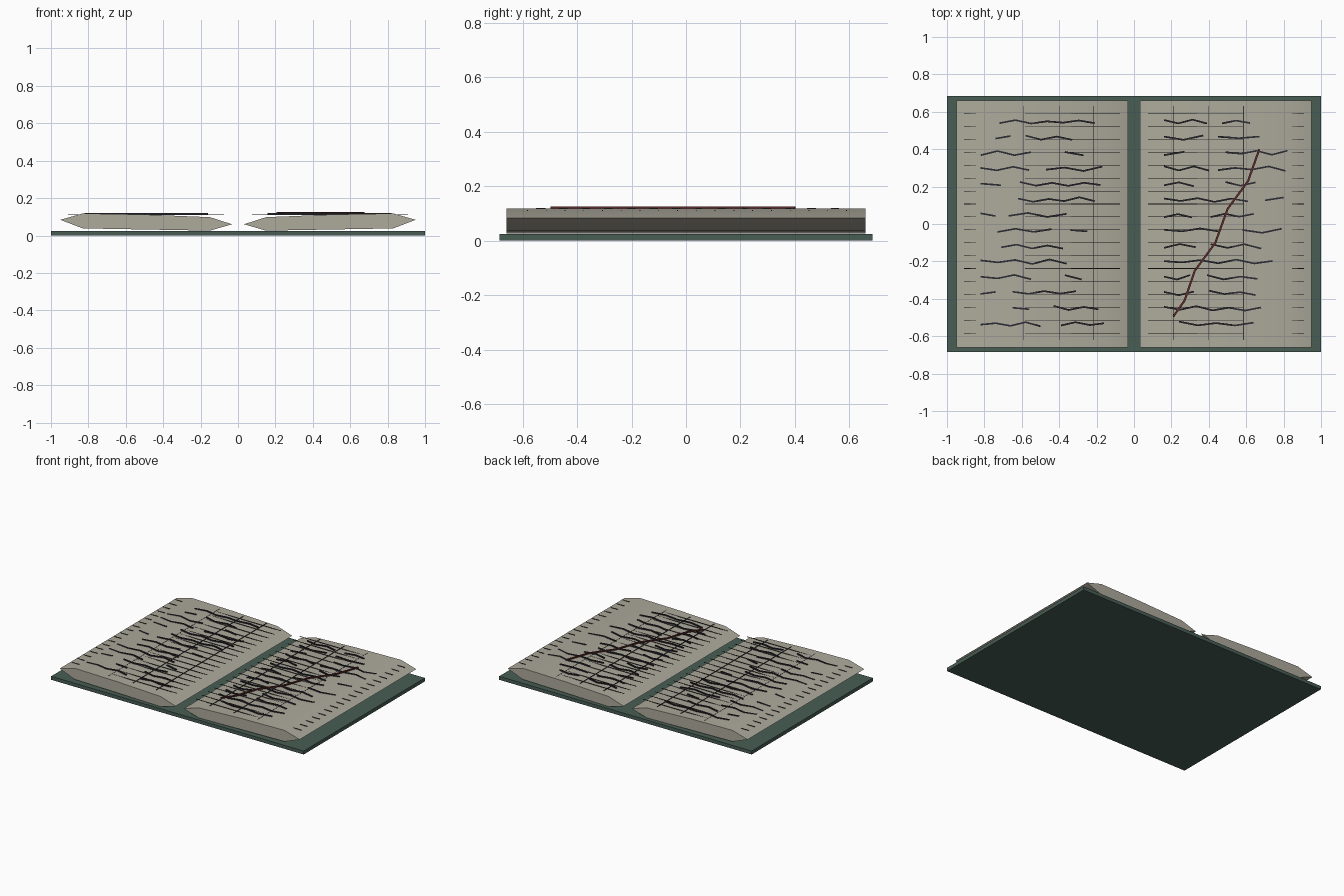
import bpy, bmesh, math, random
from mathutils import Vector

if "Cube" in bpy.data.objects:
    bpy.data.objects.remove(bpy.data.objects["Cube"])
random.seed(4)


def material(name, rgb):
    m = bpy.data.materials.new(name)
    m.diffuse_color = (*rgb, 1)
    m.use_nodes = True
    m.node_tree.nodes["Principled BSDF"].inputs["Base Color"].default_value = m.diffuse_color
    return m


GREEN = material("cover_green", (0.065, 0.11, 0.09))
PAPER = material("paper", (0.42, 0.40, 0.33))
INK = material("ink", (0.025, 0.025, 0.035))
RULE = material("rule_grey", (0.04, 0.04, 0.04))
RED = material("red_ink", (0.12, 0.025, 0.025))


def finish(bm, name, mat):
    bmesh.ops.recalc_face_normals(bm, faces=bm.faces)
    me = bpy.data.meshes.new(name)
    bm.to_mesh(me)
    bm.free()
    ob = bpy.data.objects.new(name, me)
    bpy.context.collection.objects.link(ob)
    me.materials.append(mat)
    return ob


def add_box(bm, x0, x1, y0, y1, z0, z1):
    geo = bmesh.ops.create_cube(bm, size=1)
    for v in geo["verts"]:
        v.co = Vector(((x0 + x1) / 2 + v.co.x * (x1 - x0),
                       (y0 + y1) / 2 + v.co.y * (y1 - y0),
                       (z0 + z1) / 2 + v.co.z * (z1 - z0)))


def add_stroke(bm, pts, width, z0, z1):
    # flat pen ribbon with a small thickness following pts
    rings = []
    for i, p in enumerate(pts):
        a, b = pts[max(i - 1, 0)], pts[min(i + 1, len(pts) - 1)]
        d = Vector((b[0] - a[0], b[1] - a[1])).normalized() * width / 2
        rings.append([bm.verts.new((p[0] - s * d.y, p[1] + s * d.x, z))
                      for s, z in ((1, z0), (-1, z0), (-1, z1), (1, z1))])
    for r, q in zip(rings, rings[1:]):
        for k in range(4):
            bm.faces.new((r[k], r[(k + 1) % 4], q[(k + 1) % 4], q[k]))
    bm.faces.new(rings[0])
    bm.faces.new(rings[-1])


# cover board
bm = bmesh.new()
add_box(bm, -1, 1, -0.685, 0.685, 0, 0.025)
finish(bm, "cover", GREEN)

# page blocks: tilted six-sided section, mirrored about the gutter
SECTION = [(0.032, 0.06), (0.15, 0.098), (0.50, 0.112), (0.83, 0.118),
           (0.95, 0.084), (0.83, 0.038), (0.15, 0.026)]
for side, label in ((-1, "left"), (1, "right")):
    bm = bmesh.new()
    face = bm.faces.new([bm.verts.new((side * x, -0.66, z)) for x, z in SECTION])
    ext = bmesh.ops.extrude_face_region(bm, geom=[face])
    bmesh.ops.translate(bm, vec=(0, 1.32, 0),
                        verts=[v for v in ext["geom"] if isinstance(v, bmesh.types.BMVert)])
    ob = finish(bm, label + "_pages", PAPER)
    bpy.context.view_layer.objects.active = ob
    ob.select_set(True)
    bpy.ops.object.shade_smooth_by_angle(angle=math.radians(50))
    ob.select_set(False)

# ruled lines and ledger columns
columns = {"left": (-0.775, -0.59, -0.40, -0.215), "right": (0.21, 0.40, 0.585, 0.77)}
for label, xs in columns.items():
    s = -1 if label == "left" else 1
    x0, x1 = sorted((s * 0.075, s * 0.91))
    bm = bmesh.new()
    for i in range(18):
        y = 0.59 - i * 0.069
        add_box(bm, x0, x1, y - 0.0015, y + 0.0015, 0.110, 0.1135)
    finish(bm, label + "_rules", RULE)
    bm = bmesh.new()
    for x in xs:
        add_box(bm, x - 0.002, x + 0.002, -0.62, 0.63, 0.111, 0.1145)
    finish(bm, label + "_columns", RULE)

# handwriting: word spans per row, top to bottom
LEFT = [[-.72, -.21], [-.74, -.66, -.58, -.33], [-.82, -.55, -.37, -.27],
        [-.82, -.56, -.47, -.17], [-.82, -.71, -.61, -.18], [-.62, -.21],
        [-.82, -.74, -.67, -.36], [-.73, -.44, -.34, -.25], [-.71, -.38],
        [-.82, -.36], [-.82, -.55, -.37, -.28], [-.82, -.74, -.65, -.31],
        [-.65, -.56, -.43, -.19], [-.82, -.50, -.39, -.16]]
RIGHT = [[.16, .39, .47, .62], [.16, .37, .45, .67], [.16, .27, .49, .82],
         [.16, .40, .45, .81], [.16, .32, .49, .65], [.16, .61, .70, .80],
         [.16, .31, .41, .64], [.16, .45, .58, .79], [.16, .33, .41, .68],
         [.16, .74], [.16, .30, .39, .66], [.16, .32, .40, .65],
         [.16, .68], [.24, .64]]
for label, rows in (("left", LEFT), ("right", RIGHT)):
    bm = bmesh.new()
    for i, row in enumerate(rows):
        y = 0.545 - i * 0.083
        for a, b in zip(row[::2], row[1::2]):
            n = max(1, round((b - a) / 0.09))
            sign = random.choice((-1, 1))
            pts = [(a + (b - a) * k / n,
                    y + sign * (-1) ** k * random.uniform(0.003, 0.013))
                   for k in range(n + 1)]
            add_stroke(bm, pts, 0.009, 0.113, 0.1205)
    finish(bm, label + "_handwriting", INK)

# red cancelling stroke across the right page
bm = bmesh.new()
add_stroke(bm, [(.21, -.495), (.27, -.41), (.325, -.25), (.435, -.10),
                (.50, .08), (.61, .23), (.67, .40)], 0.011, 0.117, 0.125)
finish(bm, "red_stroke", RED)
